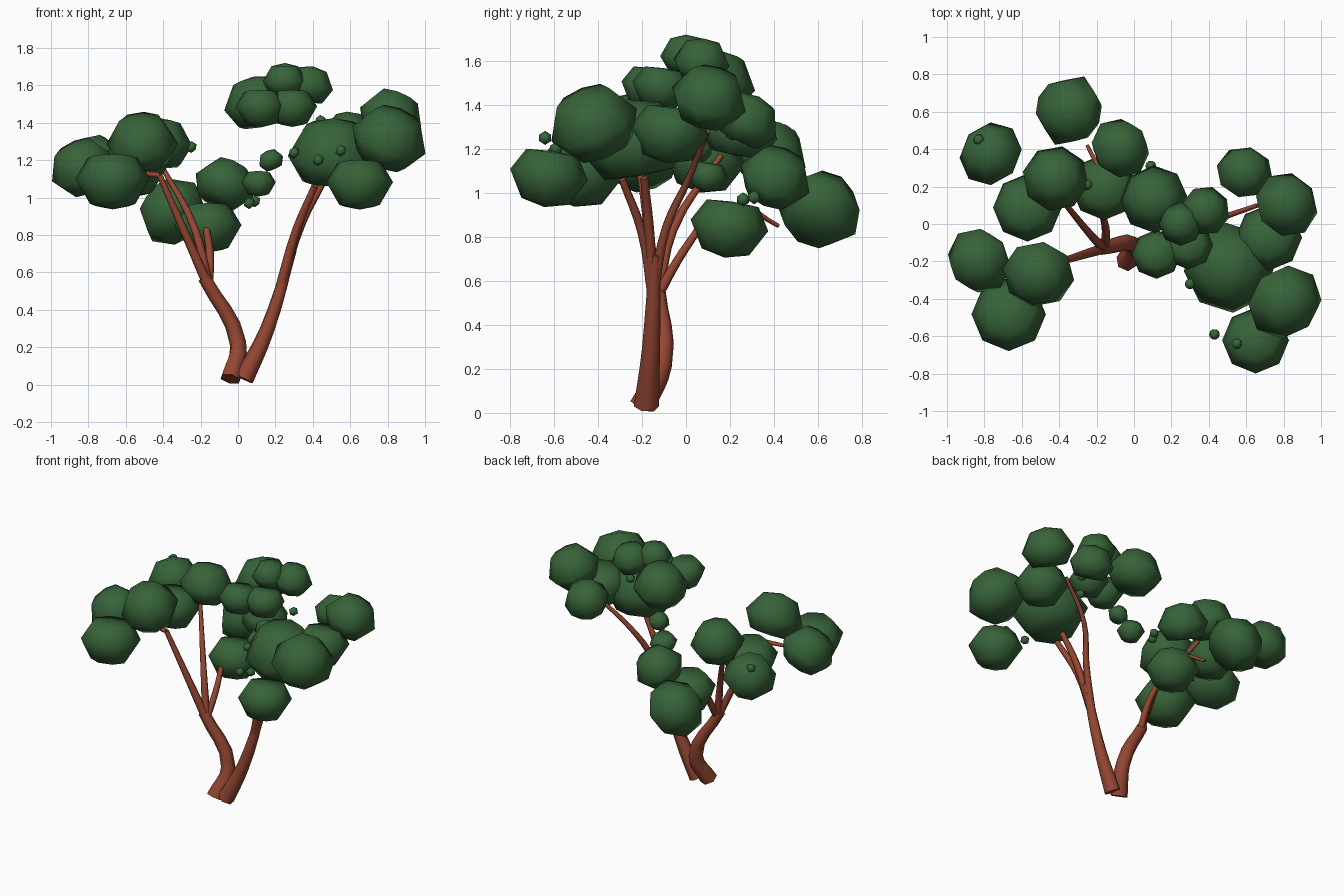
import bpy, bmesh, math
from mathutils import Vector

if "Cube" in bpy.data.objects:
    bpy.data.objects.remove(bpy.data.objects["Cube"])


def material(name, rgb):
    m = bpy.data.materials.new(name)
    m.diffuse_color = (*rgb, 1)
    m.use_nodes = True
    m.node_tree.nodes["Principled BSDF"].inputs["Base Color"].default_value = m.diffuse_color
    return m


BARK = material("red_brown_bark", (0.30, 0.062, 0.032))
LEAF = material("dark_green_leaf", (0.038, 0.125, 0.040))


def limb(name, r0, r1, *points):
    """Six-sided tube through the points, tapering from r0 to r1."""
    cu = bpy.data.curves.new(name, 'CURVE')
    cu.dimensions = '3D'
    cu.bevel_depth = 1.0
    cu.bevel_resolution = 1
    cu.resolution_u = 4
    cu.use_fill_caps = True
    sp = cu.splines.new('BEZIER')
    sp.bezier_points.add(len(points) - 1)
    for i, (bp, p) in enumerate(zip(sp.bezier_points, points)):
        bp.co = p
        bp.radius = r0 + (r1 - r0) * i / (len(points) - 1)
        bp.handle_left_type = bp.handle_right_type = 'AUTO'
    cu.materials.append(BARK)
    ob = bpy.data.objects.new(name, cu)
    bpy.context.collection.objects.link(ob)
    bpy.ops.object.select_all(action='DESELECT')
    ob.select_set(True)
    bpy.context.view_layer.objects.active = ob
    bpy.ops.object.convert(target='MESH')


def finish(name, bm):
    me = bpy.data.meshes.new(name)
    for f in bm.faces:
        f.smooth = True
    bm.to_mesh(me)
    bm.free()
    me.materials.append(LEAF)
    ob = bpy.data.objects.new(name, me)
    bpy.context.collection.objects.link(ob)
    return ob


PROFILE = [(0.68, -0.48), (1.02, 0.1), (0.62, 0.8)]


def leaf_clump(name, centre, r, axis, sides=8):
    """Closed, squat faceted leaf clump, hexagonal from the side."""
    bm = bmesh.new()
    rings = []
    for pr, ph in PROFILE:
        rings.append([bm.verts.new((r * pr * math.cos(math.tau * i / sides),
                                    r * pr * math.sin(math.tau * i / sides), r * ph))
                      for i in range(sides)])
    for a, b in zip(rings, rings[1:]):
        for i in range(sides):
            j = (i + 1) % sides
            bm.faces.new((a[i], a[j], b[j], b[i]))
    top = bm.verts.new((0, 0, r * 0.95))
    bottom = bm.verts.new((0, 0, r * -0.52))
    for i in range(sides):
        j = (i + 1) % sides
        bm.faces.new((rings[-1][i], rings[-1][j], top))
        bm.faces.new((rings[0][j], rings[0][i], bottom))
    ob = finish(name, bm)
    ob.rotation_euler = Vector(axis).to_track_quat('Z', 'Y').to_euler()
    ob.location = centre


# Two trunks from a shared base
limb("left_trunk", 0.058, 0.036, (-0.04, -0.20, 0.03), (0.0, -0.11, 0.22), (-0.18, -0.13, 0.57))
limb("right_trunk", 0.058, 0.026, (0.03, -0.18, 0.03), (0.15, -0.16, 0.28), (0.29, -0.14, 0.72))

# Branches fan out from a hub on each trunk
LEFT, RIGHT = (-0.16, -0.13, 0.53), (0.23, -0.15, 0.53)
limb("left_branch_front", 0.028, 0.016, LEFT, (-0.42, -0.21, 1.12))
limb("left_twig_front", 0.016, 0.01, (-0.42, -0.21, 1.12), (-0.75, -0.20, 1.15))
limb("left_branch_back", 0.028, 0.013, LEFT, (-0.23, -0.06, 0.83), (-0.41, 0.16, 1.17))
limb("left_branch_inner", 0.026, 0.018, LEFT, (-0.15, -0.04, 0.69), (-0.17, 0.06, 0.84))
limb("left_twig_back", 0.016, 0.01, (-0.17, 0.06, 0.83), (-0.17, 0.24, 0.93), (-0.25, 0.42, 0.85))
limb("right_branch_front", 0.028, 0.018, RIGHT, (0.31, -0.20, 0.82), (0.41, -0.29, 1.06))
limb("right_branch_middle", 0.028, 0.018, RIGHT, (0.34, -0.17, 0.86), (0.45, -0.19, 1.07))
limb("right_branch_back", 0.027, 0.012, RIGHT, (0.33, -0.09, 0.84), (0.43, 0.01, 1.06), (0.66, 0.10, 1.28))

# Upper clumps (x, y, z, radius) lean outward from the middle of their side
UPPER = [
    (-0.08, 0.40, 1.05, 0.165), (-0.76, 0.37, 1.16, 0.175), (-0.42, 0.24, 1.26, 0.175),
    (-0.82, -0.19, 1.14, 0.18), (-0.51, -0.26, 1.27, 0.19), (0.11, 0.13, 1.48, 0.18),
    (0.38, 0.07, 1.58, 0.13), (0.25, 0.0, 1.61, 0.115), (0.59, 0.27, 1.31, 0.15),
    (0.81, 0.10, 1.41, 0.175), (0.51, -0.23, 1.20, 0.24), (0.80, -0.41, 1.29, 0.205),
    (0.18, 0.05, 1.19, 0.07),
]
for n, (x, y, z, r) in enumerate(UPPER):
    side = (0.25, 0.0) if z > 1.45 else (-0.45, 0.1) if x < 0 else (0.5, -0.1)
    leaf_clump(f"upper_leaf_clump_{n + 1}", (x, y, z), r, (x - side[0], y - side[1], 0.75))
leaf_clump("back_leaf_clump", (-0.33, 0.60, 0.91), 0.195, (-0.7, 0.3, 0.6))

# Lower clumps hang downward
LOWER = [
    (-0.16, 0.20, 0.87, 0.175), (-0.57, 0.09, 1.17, 0.18), (-0.67, -0.48, 1.12, 0.195),
    (0.12, -0.16, 1.50, 0.13), (0.29, -0.11, 1.50, 0.13), (0.72, -0.07, 1.30, 0.175),
    (0.65, -0.62, 1.10, 0.175), (0.11, 0.10, 1.09, 0.09),
]
for n, (x, y, z, r) in enumerate(LOWER):
    leaf_clump(f"lower_leaf_clump_{n + 1}", (x, y, z), r, (0, -0.15, -1))

# Tiny loose leaf buds
BUDS = [(-0.83, 0.45, 1.28), (-0.25, 0.21, 1.27), (0.06, 0.26, 0.97), (0.09, 0.31, 0.98),
        (0.43, -0.59, 1.20), (0.55, -0.64, 1.25), (0.30, -0.32, 1.24),
        (0.37, -0.10, 1.35), (0.44, 0.0, 1.41)]
for n, c in enumerate(BUDS):
    bm = bmesh.new()
    bmesh.ops.create_icosphere(bm, subdivisions=1, radius=0.032)
    finish(f"leaf_bud_{n + 1}", bm).location = c
